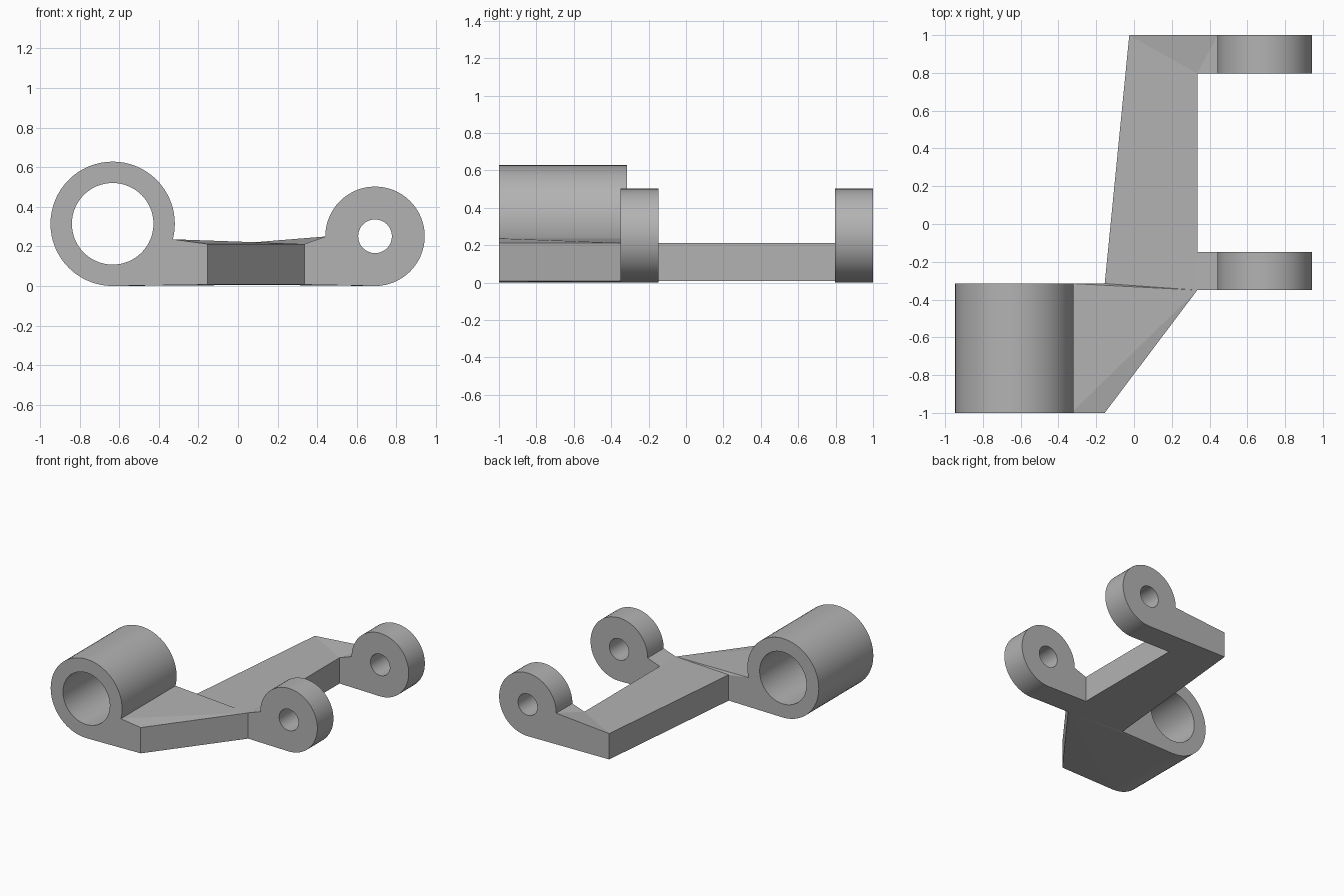
import bpy
import bmesh
from math import cos, sin, tau, radians

cube = bpy.data.objects.get("Cube")
if cube:
    bpy.data.objects.remove(cube, do_unlink=True)

# One plain grey for the whole casting
grey = bpy.data.materials.new("plain grey")
grey.use_nodes = True
colour = (0.45, 0.45, 0.45, 1)
grey.diffuse_color = colour
grey.node_tree.nodes["Principled BSDF"].inputs["Base Color"].default_value = colour


def finish(name, bm, smooth=False):
    bmesh.ops.recalc_face_normals(bm, faces=bm.faces)
    mesh = bpy.data.meshes.new(name)
    bm.to_mesh(mesh)
    bm.free()
    mesh.materials.append(grey)
    obj = bpy.data.objects.new(name, mesh)
    bpy.context.collection.objects.link(obj)
    if smooth:
        bpy.ops.object.select_all(action="DESELECT")
        obj.select_set(True)
        bpy.context.view_layer.objects.active = obj
        bpy.ops.object.shade_smooth_by_angle(angle=radians(30))
    return obj


def ring(name, x, outer, inner, y0, y1, sides=64):
    """Bored cylinder along y, resting on the ground."""
    bm = bmesh.new()
    loops = []
    for radius, y in ((outer, y0), (outer, y1), (inner, y1), (inner, y0)):
        loops.append([bm.verts.new((x + radius * cos(tau * i / sides), y,
                                    outer + radius * sin(tau * i / sides)))
                      for i in range(sides)])
    for k in range(4):
        a, b = loops[k], loops[(k + 1) % 4]
        for i in range(sides):
            j = (i + 1) % sides
            bm.faces.new((a[i], a[j], b[j], b[i]))
    return finish(name, bm, smooth=True)


# Bearing tube and the two hinge lugs
TUBE_X, LUG_X = -0.633, 0.692
ring("bearing_tube", TUBE_X, 0.314, 0.206, -1, -0.315)
ring("front_lug", LUG_X, 0.251, 0.085, -0.35, -0.148)
ring("back_lug", LUG_X, 0.251, 0.085, 0.797, 1)

# Arm plate outline, anticlockwise from the front of the tube
TUBE_EDGE, LUG_EDGE = -0.332, 0.443
outline = [
    (TUBE_EDGE, -1), (-0.155, -1), (0.335, -0.35), (LUG_EDGE, -0.35),
    (LUG_EDGE, -0.148), (0.335, -0.148), (0.335, 0.797), (LUG_EDGE, 0.797),
    (LUG_EDGE, 1), (-0.025, 1), (-0.155, -0.315), (TUBE_EDGE, -0.315),
]
panels = [(0, 1, 2), (0, 2, 11), (11, 2, 10), (10, 2, 5), (2, 3, 4, 5),
          (10, 5, 6), (10, 6, 9), (9, 6, 8), (6, 7, 8)]

# The plate rises to meet the rings and runs under them to their lowest line
top_z = {TUBE_EDGE: 0.236, LUG_EDGE: 0.25}
foot_x = {TUBE_EDGE: TUBE_X, LUG_EDGE: LUG_X}
bm = bmesh.new()
top = [bm.verts.new((x, y, top_z.get(x, 0.212))) for x, y in outline]
bottom = [bm.verts.new((foot_x.get(x, x), y, 0 if x in foot_x else 0.007))
          for x, y in outline]
for panel in panels:
    bm.faces.new([top[i] for i in panel])
    bm.faces.new([bottom[i] for i in reversed(panel)])
for i in range(len(outline)):
    j = (i + 1) % len(outline)
    bm.faces.new((top[j], top[i], bottom[i], bottom[j]))
finish("arm_plate", bm)
